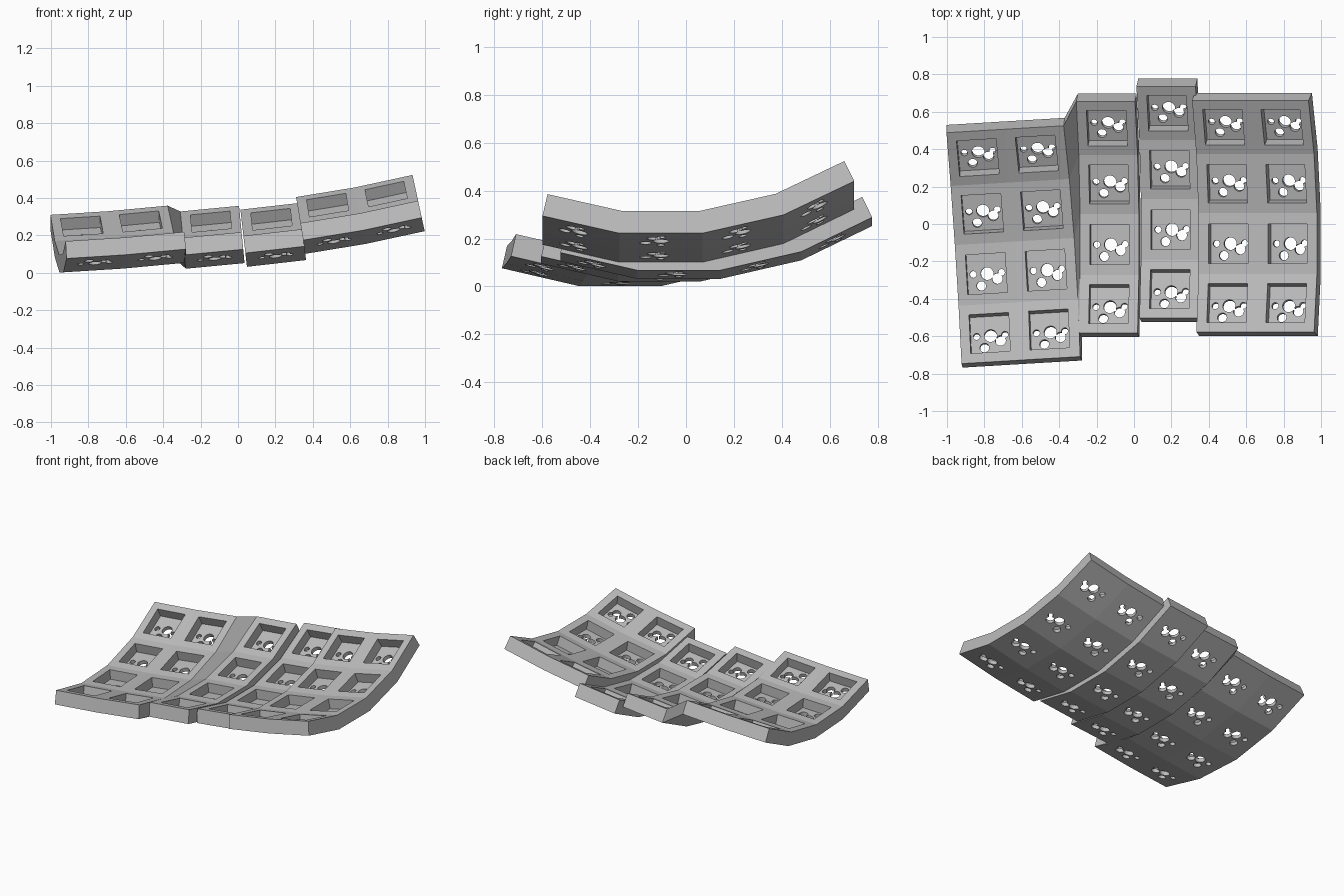
import bpy, bmesh, math
from mathutils import Matrix, Vector

if "Cube" in bpy.data.objects:
    bpy.data.objects.remove(bpy.data.objects["Cube"])

THICK = 0.095
POCKET, DEPTH = 0.212, 0.068
SLOPES = [math.radians(a) for a in (-13, 0, 13, 26)]
LENGTHS = (0.318, 0.325, 0.325, 0.318)
# Socket holes: x, y, radius
HOLES = ((0, 0, 0.034), (-0.075, 0, 0.018), (0.077, 0.002, 0.018),
         (-0.035, -0.064, 0.025), (0.053, -0.03, 0.028))

mat = bpy.data.materials.new("plate_grey")
mat.use_nodes = True
grey = (0.5, 0.5, 0.5, 1)
mat.diffuse_color = grey
mat.node_tree.nodes["Principled BSDF"].inputs["Base Color"].default_value = grey


def profile():
    """Top and bottom joints of the curved column, second segment level at the origin."""
    y = -LENGTHS[1] / 2 - LENGTHS[0] * math.cos(SLOPES[0])
    z = -LENGTHS[0] * math.sin(SLOPES[0])
    top, bottom = [], []
    for i in range(5):
        before, after = SLOPES[max(i - 1, 0)], SLOPES[min(i, 3)]
        mid = (before + after) / 2
        t = THICK / math.cos((after - before) / 2)
        top.append(Vector((0, y, z)))
        bottom.append(Vector((0, y + t * math.sin(mid), z - t * math.cos(mid))))
        if i < 4:
            y += LENGTHS[i] * math.cos(after)
            z += LENGTHS[i] * math.sin(after)
    return top, bottom


TOP, BOTTOM = profile()


def rib(x, y, z, tilt, turn=0):
    """One cross-section placed in the world."""
    m = (Matrix.Translation((x, y, z)) @ Matrix.Rotation(math.radians(turn), 4, 'Z')
         @ Matrix.Rotation(math.radians(-tilt), 4, 'Y'))
    return [m @ p for p in TOP], [m @ p for p in BOTTOM]


def to_object(name, bm):
    bmesh.ops.recalc_face_normals(bm, faces=bm.faces)
    me = bpy.data.meshes.new(name)
    bm.to_mesh(me)
    bm.free()
    me.materials.append(mat)
    ob = bpy.data.objects.new(name, me)
    bpy.context.scene.collection.objects.link(ob)
    return ob


def shell(name, ribs):
    """Solid strip lofted through the ribs."""
    bm = bmesh.new()
    loops = [[bm.verts.new(p) for p in t + b[::-1]] for t, b in ribs]
    n = len(loops[0])
    for a, b in zip(loops, loops[1:]):
        for i in range(n):
            j = (i + 1) % n
            bm.faces.new((a[i], b[i], b[j], a[j]))
    for end in (loops[0], loops[-1]):
        for i in range(4):
            bm.faces.new((end[i], end[i + 1], end[n - 2 - i], end[n - 1 - i]))
    return to_object(name, bm)


def key_frames(ribs):
    """Frame at the centre of every key cell, z along its normal."""
    for (a, _), (b, _) in zip(ribs, ribs[1:]):
        for i in range(4):
            centre = (a[i] + a[i + 1] + b[i] + b[i + 1]) / 4
            ex = (b[i] + b[i + 1] - a[i] - a[i + 1]).normalized()
            ez = ex.cross(a[i + 1] + b[i + 1] - a[i] - b[i]).normalized()
            m = Matrix((ex, ez.cross(ex), ez)).transposed().to_4x4()
            yield Matrix.Translation(centre) @ m


def cut(ob, bm):
    """Subtract a temporary cutter and bake the result."""
    cutter = to_object("cutter", bm)
    cutter.hide_render = True
    mod = ob.modifiers.new("cut", 'BOOLEAN')
    mod.operation, mod.solver = 'DIFFERENCE', 'EXACT'
    mod.use_self = True
    mod.object = cutter
    bpy.context.view_layer.update()
    dg = bpy.context.evaluated_depsgraph_get()
    me = bpy.data.meshes.new_from_object(ob.evaluated_get(dg))
    ob.modifiers.clear()
    ob.data = me
    bpy.data.objects.remove(cutter)


def key_columns(name, ribs):
    ob = shell(name, ribs)
    frames = list(key_frames(ribs))
    # Square switch pockets
    bm = bmesh.new()
    for f in frames:
        size = Matrix.Diagonal((POCKET, POCKET, DEPTH * 2, 1))
        bmesh.ops.create_cube(bm, size=1, matrix=f @ size)
    cut(ob, bm)
    # Pin holes through the pocket floors
    bm = bmesh.new()
    for f in frames:
        for x, y, r in HOLES:
            bmesh.ops.create_cone(bm, cap_ends=True, segments=24, radius1=r, radius2=r,
                                  depth=0.08, matrix=f @ Matrix.Translation((x, y, -THICK + 0.01)))
    cut(ob, bm)


outer = [rib(-0.948, -0.275, 0.097, 2.2, 3.5), rib(-0.631, -0.256, 0.117, 3.7, 3.5),
         rib(-0.31, -0.237, 0.147, 5.3, 3.5)]
ring = [rib(-0.288, -0.11, 0.116, 5.5), rib(0.026, -0.11, 0.146, 5.5)]
middle = [rib(0.037, -0.03, 0.126, 6.5), rib(0.353, -0.03, 0.162, 6.5)]
inner = [rib(0.345, -0.105, 0.195, 9.3), rib(0.663, -0.105, 0.247, 10.8),
         rib(0.978, -0.105, 0.315, 12.2)]

key_columns("outer_column_pair", outer)
key_columns("ring_column", ring)
key_columns("middle_column", middle)
key_columns("inner_column_pair", inner)
# Slanted wall joining the turned pair to its neighbour
shell("joining_wall", [outer[-1], ring[0]])
